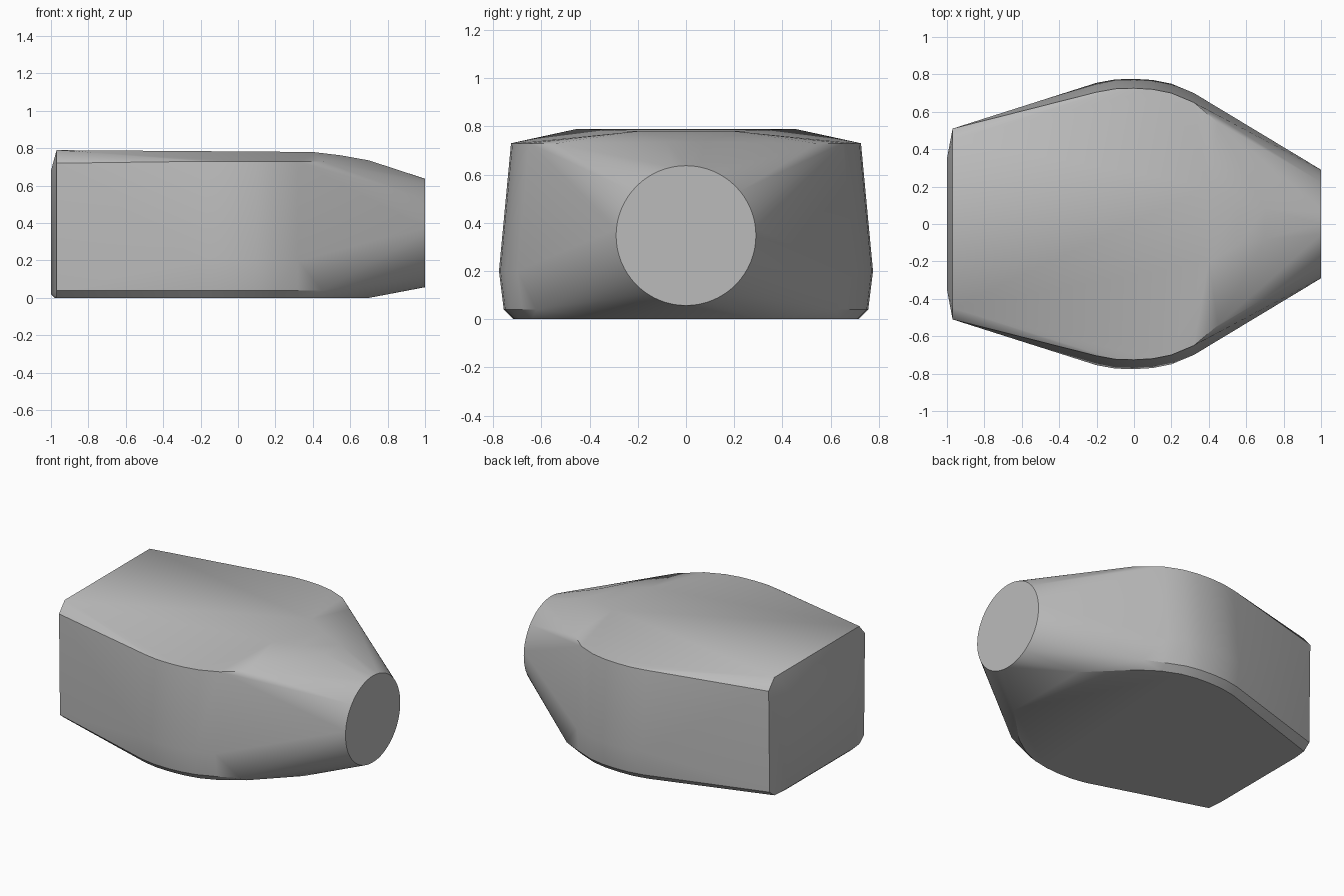
import bpy, bmesh, math

cube = bpy.data.objects.get("Cube")
if cube:
    bpy.data.objects.remove(cube)

# Plain grey material
grey = bpy.data.materials.new("plain_grey")
grey.use_nodes = True
colour = (0.5, 0.5, 0.5, 1)
grey.diffuse_color = colour
grey.node_tree.nodes["Principled BSDF"].inputs["Base Color"].default_value = colour

bm = bmesh.new()


def pair(x, y, z):
    """Add a point and its mirror across the centre line."""
    for side in (1, -1):
        bm.verts.new((x, side * y, z))


# Bulging side outline, repeated at each level with an inset
outline = [(-0.2, 0.755), (-0.1, 0.773), (0.0, 0.776), (0.1, 0.77),
           (0.2, 0.75), (0.32, 0.70)]
for z, inset in ((0, 0.06), (0.04, 0.02), (0.2, 0), (0.73, 0.05)):
    for x, y in outline:
        pair(x, y - inset, z)

# Lower and upper shoulders running toward the round end
pair(0.45, 0.62, 0.04)
pair(0.45, 0.55, 0.0)
pair(0.7, 0.3, 0.0)
pair(0.45, 0.54, 0.73)

# Crown of the top, falling toward the round end
for x, y, z in ((-0.97, 0.45, 0.79), (0.4, 0.2, 0.78), (0.55, 0.12, 0.762), (0.7, 0.08, 0.735)):
    pair(x, y, z)

# Blunt end: side corners and a slightly proud middle
for x, y, z in ((-0.97, 0.51, 0.72), (-0.97, 0.5, 0.04), (-0.97, 0.45, 0),
                (-1, 0.35, 0.68), (-1, 0.35, 0.02), (-0.98, 0.35, 0)):
    pair(x, y, z)

# Round end disc
steps = 64
for i in range(steps):
    a = math.tau * i / steps
    bm.verts.new((1, 0.29 * math.cos(a), 0.347 + 0.29 * math.sin(a)))

# Wrap one tight skin around all the profiles
hull = bmesh.ops.convex_hull(bm, input=bm.verts[:])
spare = {g for g in hull["geom_interior"] + hull["geom_unused"]
         if isinstance(g, bmesh.types.BMVert)}
bmesh.ops.delete(bm, geom=list(spare), context='VERTS')
bmesh.ops.dissolve_limit(bm, angle_limit=math.radians(0.3),
                         verts=bm.verts[:], edges=bm.edges[:])
bmesh.ops.recalc_face_normals(bm, faces=bm.faces[:])

mesh = bpy.data.meshes.new("housing_body")
bm.to_mesh(mesh)
bm.free()
mesh.materials.append(grey)
body = bpy.data.objects.new("housing_body", mesh)
bpy.context.collection.objects.link(body)

# Smooth shading with the rims kept sharp
bpy.ops.object.select_all(action='DESELECT')
body.select_set(True)
bpy.context.view_layer.objects.active = body
bpy.ops.object.shade_smooth_by_angle(angle=math.radians(30))
